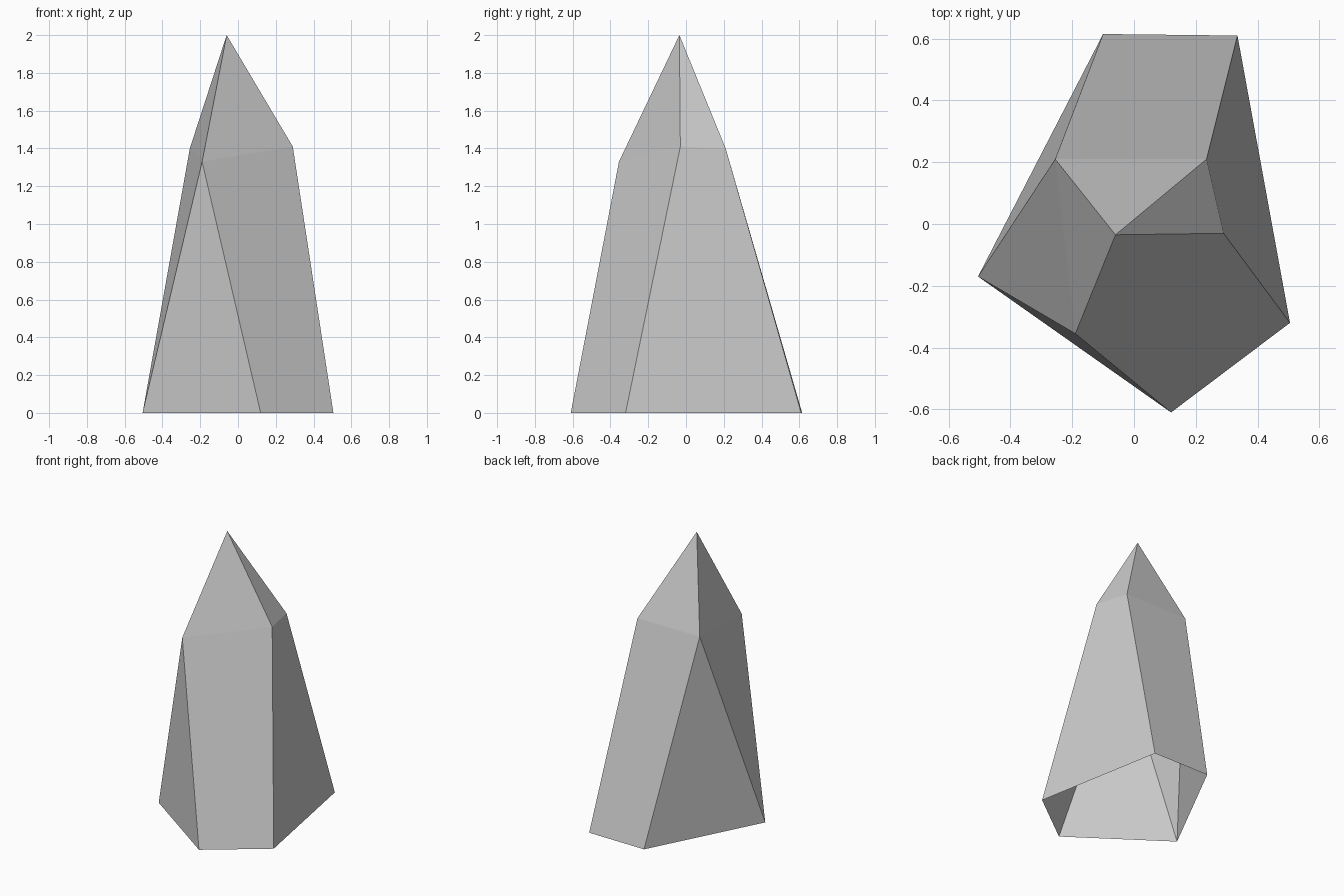
import bpy
import bmesh

if "Cube" in bpy.data.objects:
    bpy.data.objects.remove(bpy.data.objects["Cube"], do_unlink=True)

# Pale grey stone
stone = bpy.data.materials.new("pale grey stone")
stone.use_nodes = True
grey = (0.6, 0.6, 0.6, 1)
stone.diffuse_color = grey
stone.node_tree.nodes["Principled BSDF"].inputs["Base Color"].default_value = grey

# Tip, shoulder ring and open foot ring, each counter-clockwise from the front
bm = bmesh.new()
tip = bm.verts.new((-0.06, -0.035, 2))
shoulder = [bm.verts.new(p) for p in (
    (-0.19, -0.355, 1.33), (0.29, -0.03, 1.41), (0.235, 0.21, 1.4), (-0.255, 0.21, 1.4))]
foot = [bm.verts.new(p) for p in (
    (0.12, -0.61, 0), (0.505, -0.32, 0), (0.335, 0.61, 0), (-0.1, 0.615, 0), (-0.505, -0.17, 0))]

# Pointed cap
for i, corner in enumerate(shoulder):
    bm.faces.new((corner, shoulder[(i + 1) % 4], tip))

# Three broad sides
for i in range(3):
    bm.faces.new((foot[i], foot[i + 1], shoulder[i + 1], shoulder[i]))

# Three wedges meeting at the extra foot corner
spur = foot[4]
bm.faces.new((foot[3], spur, shoulder[3]))
bm.faces.new((spur, shoulder[0], shoulder[3]))
bm.faces.new((spur, foot[0], shoulder[0]))

mesh = bpy.data.meshes.new("crystal")
bm.to_mesh(mesh)
bm.free()
mesh.materials.append(stone)
crystal = bpy.data.objects.new("crystal", mesh)
bpy.context.collection.objects.link(crystal)
